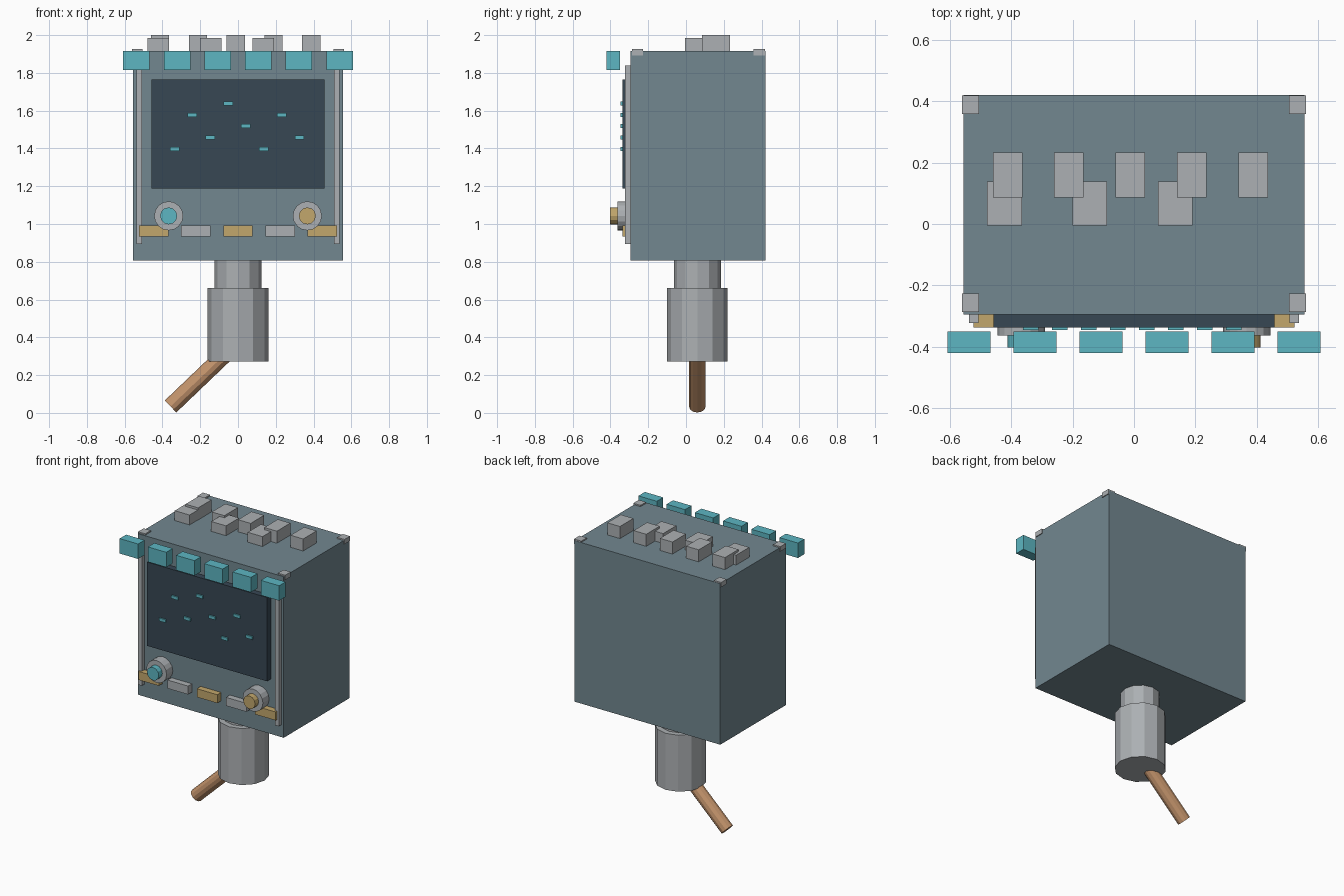
import bpy
from mathutils import Vector

default = bpy.data.objects.get("Cube")
if default:
    bpy.data.objects.remove(default, do_unlink=True)


def material(name, r, g, b):
    """Flat material from display values, converted to linear."""
    col = [((c / 255 + 0.055) / 1.055) ** 2.4 for c in (r, g, b)] + [1]
    m = bpy.data.materials.new(name)
    m.use_nodes = True
    m.diffuse_color = col
    bsdf = next(n for n in m.node_tree.nodes if n.type == "BSDF_PRINCIPLED")
    bsdf.inputs["Base Color"].default_value = col
    return m


SLATE = material("slate blue", 114, 135, 144)
DARK = material("dark screen", 55, 71, 84)
GREY = material("light grey", 172, 176, 179)
TEAL = material("teal", 93, 182, 194)
GOLD = material("brass", 194, 167, 108)
COPPER = material("copper", 196, 148, 108)


def box(name, mat, x, y, z):
    """Box from (min, max) ranges on each axis."""
    ranges = (x, y, z)
    bpy.ops.mesh.primitive_cube_add(size=1, location=[(a + b) / 2 for a, b in ranges])
    ob = bpy.context.object
    ob.name = name
    ob.scale = [b - a for a, b in ranges]
    ob.data.materials.append(mat)
    return ob


def rod(name, mat, start, end, radius, sides=12):
    """Cylinder between two points."""
    start, end = Vector(start), Vector(end)
    axis = end - start
    bpy.ops.mesh.primitive_cylinder_add(
        vertices=sides, radius=radius, depth=axis.length, location=(start + end) / 2)
    ob = bpy.context.object
    ob.name = name
    ob.rotation_euler = axis.to_track_quat("Z", "Y").to_euler()
    ob.data.materials.append(mat)
    return ob


def span(centre, width):
    return centre - width / 2, centre + width / 2


FRONT = -0.295
BOTTOM, TOP = 0.808, 1.917

# Main cabinet with corner caps and front rails
box("cabinet", SLATE, (-0.555, 0.555), (FRONT, 0.42), (BOTTOM, TOP))
for side, label in ((-1, "right"), (1, "left")):
    for y, end in ((-0.257, "front"), (0.388, "back")):
        box(f"corner_cap_{end}_{label}", GREY,
            span(side * 0.533, 0.055), span(y, 0.06), (1.893, 1.926))
    box(f"rail_{label}", GREY, span(side * 0.522, 0.03), (-0.323, -0.28), (0.893, 1.84))

# Screen with small lit dashes
box("screen", DARK, (-0.458, 0.458), (-0.337, -0.28), (1.187, 1.764))
for i in range(8):
    z = 1.398 + 0.06 * (i * 3 % 5)
    box(f"screen_dash_{i + 1}", TEAL,
        span(-0.336 + 0.0945 * i, 0.05), (-0.346, -0.337), span(z, 0.021))

# Row of teal blocks along the upper front edge
for i in range(6):
    box(f"awning_block_{i + 1}", TEAL,
        span(-0.5375 + 0.215 * i, 0.14), (-0.42, -0.35), (1.814, TOP))

# Row of buttons
for i in range(5):
    box(f"button_{i + 1}", GREY if i % 2 else GOLD,
        span(-0.445 + 0.2225 * i, 0.156), (-0.337, -0.28), (0.935, 0.993))

# Dials
for x, mat, label in ((-0.367, TEAL, "right"), (0.367, GOLD, "left")):
    rod(f"dial_ring_{label}", GREY, (x, -0.28, 1.043), (x, -0.363, 1.043), 0.077, 16)
    rod(f"dial_centre_{label}", mat, (x, -0.3, 1.043), (x, -0.402, 1.043), 0.045, 12)

# Blocks on the roof
for i in range(5):
    box(f"roof_block_back_{i + 1}", GREY,
        span(-0.412 + 0.2 * i, 0.096), (0.086, 0.233), (1.9, 2.0))
for i in range(3):
    box(f"roof_block_front_{i + 1}", GREY,
        span(-0.422 + 0.278 * i, 0.113), (-0.005, 0.138), (1.9, 1.985))

# Neck, collar and cable below
rod("neck", GREY, (0, 0.06, 0.64), (0, 0.06, 0.83), 0.124)
rod("collar", GREY, (0, 0.06, 0.273), (0, 0.06, 0.662), 0.161)
rod("cable", COPPER, (-0.357, 0.06, 0.034), (-0.01, 0.06, 0.366), 0.044)
